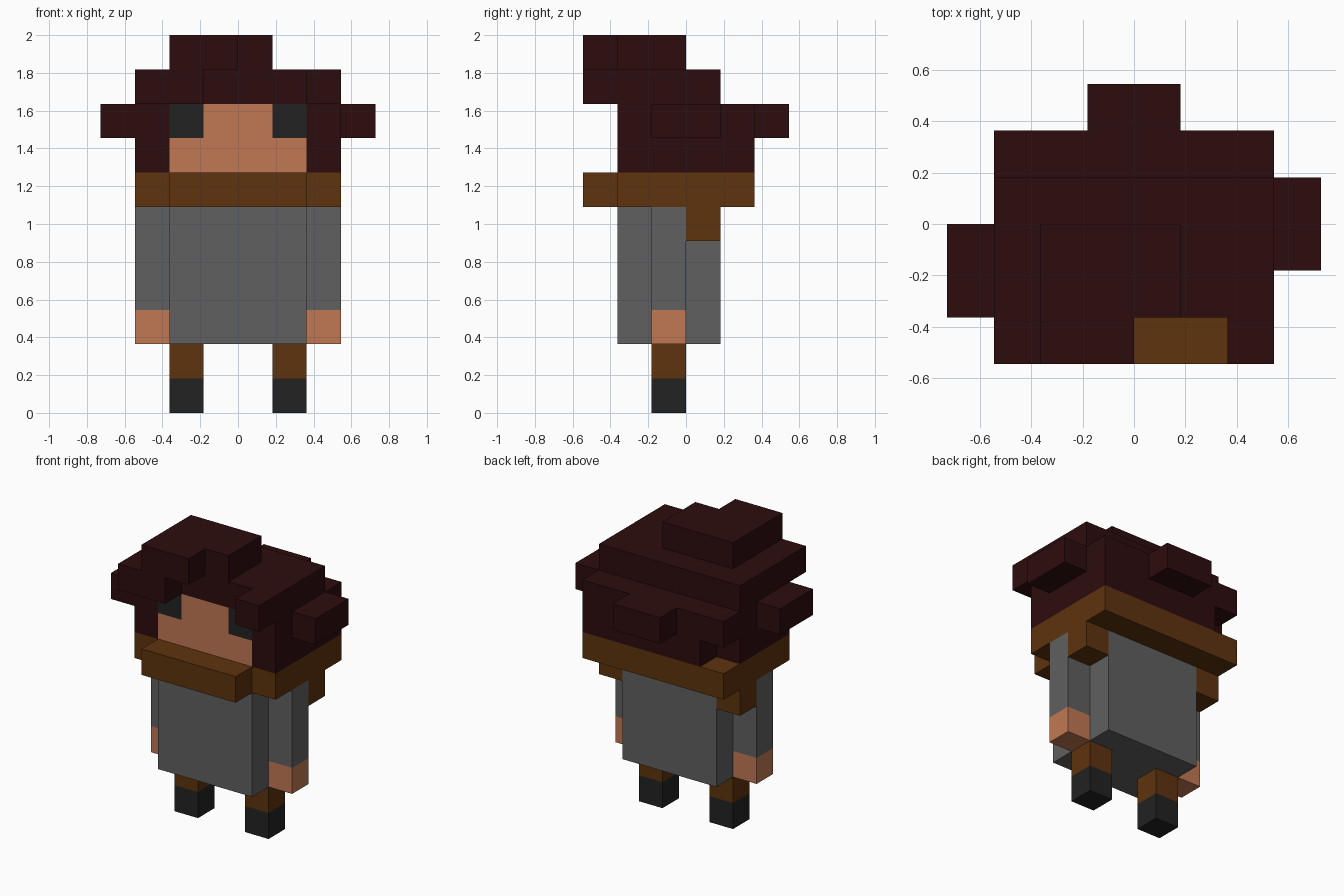
import bpy
import bmesh
from mathutils import Vector

cube = bpy.data.objects.get("Cube")
if cube:
    bpy.data.objects.remove(cube, do_unlink=True)

U = 2 / 11  # edge of one block


def material(name, rgb):
    m = bpy.data.materials.new(name)
    m.use_nodes = True
    m.diffuse_color = (*rgb, 1)
    bsdf = next(n for n in m.node_tree.nodes if n.type == 'BSDF_PRINCIPLED')
    bsdf.inputs["Base Color"].default_value = (*rgb, 1)
    bsdf.inputs["Roughness"].default_value = 0.9
    return m


hair_m = material("dark_maroon", (0.026, 0.0037, 0.0044))
skin_m = material("skin", (0.533, 0.188, 0.087))
brown_m = material("brown_cloth", (0.112, 0.033, 0.0044))
grey_m = material("grey_cloth", (0.117, 0.117, 0.117))
black_m = material("near_black", (0.016, 0.016, 0.016))


def mirror(*boxes):
    """Return the boxes and their copies across x = 0."""
    return list(boxes) + [(-x1, -x0, y0, y1, z0, z1) for x0, x1, y0, y1, z0, z1 in boxes]


# Each part: name, material, boxes (x0, x1, y0, y1, z0, z1) in block units.
# A later part replaces the blocks of an earlier one where they overlap.
parts = [
    ("hair", hair_m, [
        (-3, 3, -2, 1, 7, 8), (-2, 3, 1, 2, 7, 8),      # lower hair, one back corner missing
        (-3, 3, -2, 2, 8, 9),                           # middle hair
        (-4, -3, -2, 0, 8, 9), (3, 4, -1, 1, 8, 9),     # side tufts
        (-1, 1, 2, 3, 8, 9),                            # back tuft
        (-3, 3, -2, 1, 9, 10),                          # upper hair
        (-3, -1, -3, -2, 9, 10), (2, 3, -3, -2, 9, 10), # fringe locks
        (-2, 1, -2, 0, 10, 11), (-2, 0, -3, -2, 10, 11),  # crown
    ]),
    ("face", skin_m, [(-2, 2, -2, -1, 7, 9)]),
    ("eyes", black_m, mirror((1, 2, -2, -1, 8, 9))),
    ("scarf", brown_m, [(-3, 3, -2, 2, 6, 7), (-2, 2, -3, -2, 6, 7)]
        + mirror((2, 3, 0, 1, 5, 6))),
    ("tunic", grey_m, [(-2, 2, -2, 1, 2, 6)]),
    ("sleeves", grey_m, mirror((2, 3, -1, 0, 3, 6))),
    ("hands", skin_m, mirror((2, 3, -1, 0, 2, 3))),
    ("legs", brown_m, mirror((1, 2, -1, 0, 1, 2))),
    ("boots", black_m, mirror((1, 2, -1, 0, 0, 1))),
]

# Fill the block grid
owner = {}
for name, _, boxes in parts:
    for x0, x1, y0, y1, z0, z1 in boxes:
        for x in range(x0, x1):
            for y in range(y0, y1):
                for z in range(z0, z1):
                    owner[x, y, z] = name


def build(name, mat):
    """Make one part from the outer faces of its blocks."""
    bm = bmesh.new()
    verts = {}

    def vert(p):
        key = tuple(round(c) for c in p)
        if key not in verts:
            verts[key] = bm.verts.new(Vector(key) * U)
        return verts[key]

    for cell, part in owner.items():
        if part != name:
            continue
        for axis in range(3):
            for side in (0, 1):
                n = list(cell)
                n[axis] += 2 * side - 1
                if tuple(n) in owner:
                    continue
                a, b = (axis + 1) % 3, (axis + 2) % 3
                ring = []
                for da, db in ((0, 0), (1, 0), (1, 1), (0, 1)):
                    p = list(cell)
                    p[axis] += side
                    p[a] += da
                    p[b] += db
                    ring.append(vert(p))
                bm.faces.new(ring if side else ring[::-1])
    # Merge flat runs of block faces
    bmesh.ops.dissolve_limit(bm, angle_limit=0.01, verts=bm.verts[:], edges=bm.edges[:])
    mesh = bpy.data.meshes.new(name)
    bm.to_mesh(mesh)
    bm.free()
    mesh.materials.append(mat)
    bpy.context.scene.collection.objects.link(bpy.data.objects.new(name, mesh))


for part_name, part_mat, _ in parts:
    build(part_name, part_mat)
